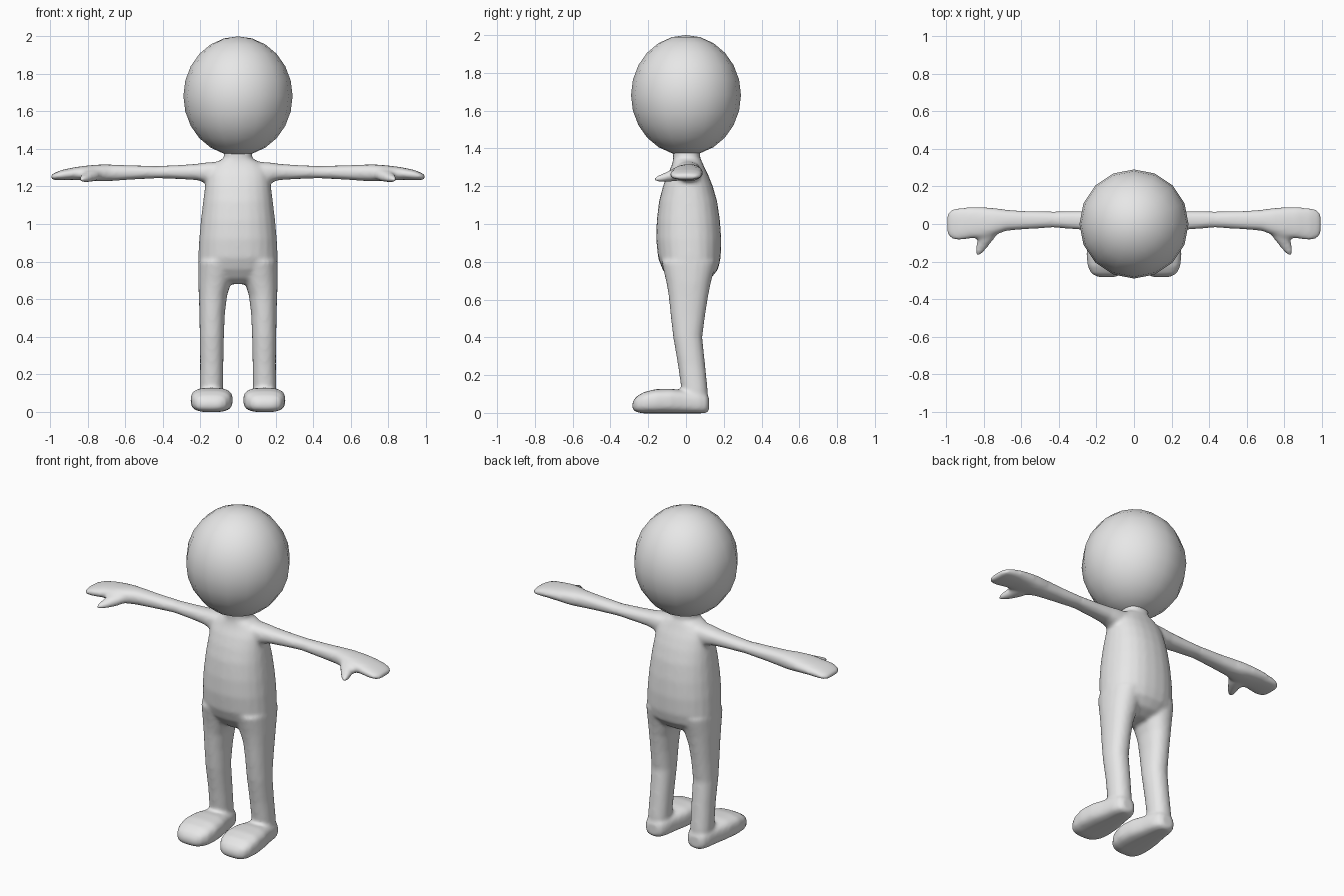
import bpy, bmesh, math
from mathutils import Vector

grey = bpy.data.materials.new("plain grey")
grey.diffuse_color = (0.8, 0.8, 0.8, 1)


def finish(name, bm):
    bmesh.ops.recalc_face_normals(bm, faces=bm.faces)
    for f in bm.faces:
        f.smooth = True
    me = bpy.data.meshes.new(name)
    bm.to_mesh(me)
    bm.free()
    me.materials.append(grey)
    ob = bpy.data.objects.new(name, me)
    bpy.context.collection.objects.link(ob)
    return ob


def loft(bm, axis, rings, power=2.0, side=1, n=24):
    """Closed tube. Ring = (position on axis, lo, hi, lo, hi) over the other two axes."""
    other = [i for i in range(3) if i != axis]
    loops = []
    for pos, a0, a1, b0, b1 in rings:
        loop = []
        for k in range(n):
            t = 2 * math.pi * k / n
            c, s = math.cos(t), math.sin(t)
            u = math.copysign(abs(c) ** (2 / power), c)
            v = math.copysign(abs(s) ** (2 / power), s)
            p = Vector((0, 0, 0))
            p[axis] = pos
            p[other[0]] = (a0 + a1) / 2 + u * (a1 - a0) / 2
            p[other[1]] = (b0 + b1) / 2 + v * (b1 - b0) / 2
            p.x *= side
            loop.append(bm.verts.new(p))
        loops.append(loop)
    for l0, l1 in zip(loops, loops[1:]):
        for k in range(n):
            j = (k + 1) % n
            bm.faces.new((l0[k], l0[j], l1[j], l1[k]))
    bm.faces.new(loops[0])
    bm.faces.new(loops[-1])


body = bmesh.new()

# torso and neck: z, x range, y range
loft(body, 2, [
    (0.68, -0.08, 0.08, -0.05, 0.07),
    (0.71, -0.15, 0.15, -0.09, 0.13),
    (0.76, -0.208, 0.208, -0.125, 0.17),
    (0.82, -0.212, 0.212, -0.148, 0.184),
    (0.92, -0.207, 0.207, -0.158, 0.187),
    (1.02, -0.198, 0.198, -0.155, 0.180),
    (1.12, -0.186, 0.186, -0.143, 0.165),
    (1.20, -0.176, 0.176, -0.122, 0.142),
    (1.26, -0.168, 0.168, -0.10, 0.118),
    (1.30, -0.15, 0.15, -0.08, 0.098),
    (1.33, -0.115, 0.115, -0.07, 0.085),
    (1.35, -0.075, 0.075, -0.068, 0.075),
    (1.40, -0.075, 0.075, -0.07, 0.075)], 2.3)

for side in (1, -1):
    # leg: z, x range, y range
    loft(body, 2, [
        (0.04, 0.085, 0.20, -0.01, 0.115),
        (0.12, 0.08, 0.205, -0.024, 0.115),
        (0.25, 0.078, 0.202, -0.042, 0.102),
        (0.40, 0.075, 0.204, -0.068, 0.086),
        (0.52, 0.070, 0.206, -0.082, 0.102),
        (0.62, 0.058, 0.209, -0.092, 0.118),
        (0.69, 0.035, 0.212, -0.104, 0.132),
        (0.80, 0.01, 0.212, -0.13, 0.16)], 2.2, side)
    # foot: y, x range, z range
    loft(body, 1, [
        (-0.284, 0.10, 0.19, 0.02, 0.055),
        (-0.265, 0.065, 0.228, 0.004, 0.085),
        (-0.225, 0.038, 0.247, -0.003, 0.11),
        (-0.16, 0.027, 0.254, -0.003, 0.126),
        (-0.08, 0.035, 0.245, -0.003, 0.128),
        (0.0, 0.055, 0.225, -0.003, 0.118),
        (0.07, 0.068, 0.213, -0.003, 0.11),
        (0.108, 0.085, 0.198, -0.001, 0.10),
        (0.122, 0.11, 0.175, 0.012, 0.08)], 3.0, side)
    # arm and mitten hand: x, y range, z range
    loft(body, 0, [
        (0.08, -0.06, 0.08, 1.21, 1.334),
        (0.17, -0.048, 0.076, 1.22, 1.328),
        (0.22, -0.038, 0.071, 1.234, 1.321),
        (0.30, -0.029, 0.068, 1.239, 1.315),
        (0.43, -0.019, 0.066, 1.244, 1.309),
        (0.58, -0.028, 0.069, 1.236, 1.313),
        (0.68, -0.036, 0.076, 1.229, 1.317),
        (0.74, -0.058, 0.085, 1.227, 1.317),
        (0.80, -0.076, 0.09, 1.231, 1.312),
        (0.87, -0.078, 0.09, 1.235, 1.303),
        (0.94, -0.088, 0.086, 1.234, 1.288),
        (0.98, -0.076, 0.074, 1.234, 1.272),
        (0.998, -0.045, 0.045, 1.238, 1.26)], 2.4, side)
    # thumb: y, x range, z range
    loft(body, 1, [
        (-0.165, 0.822, 0.846, 1.228, 1.248),
        (-0.15, 0.802, 0.848, 1.222, 1.256),
        (-0.12, 0.778, 0.842, 1.222, 1.268),
        (-0.085, 0.75, 0.835, 1.224, 1.284),
        (-0.05, 0.725, 0.84, 1.228, 1.298),
        (-0.01, 0.71, 0.85, 1.236, 1.302)], 2.2, side)

# fuse the body parts into one soft skin
skin = finish("body", body)
fuse = skin.modifiers.new("fuse", 'REMESH')
fuse.mode = 'VOXEL'
fuse.voxel_size = 0.011
fuse.use_smooth_shade = True
soften = skin.modifiers.new("soften", 'SMOOTH')
soften.factor = 0.5
soften.iterations = 7

# head: coarse sphere, slightly taller than wide
head = bmesh.new()
bmesh.ops.create_uvsphere(head, u_segments=16, v_segments=12, radius=1)
for v in head.verts:
    v.co = Vector((v.co.x * 0.291, v.co.y * 0.291, 1.682 + v.co.z * 0.318))
finish("head", head)
